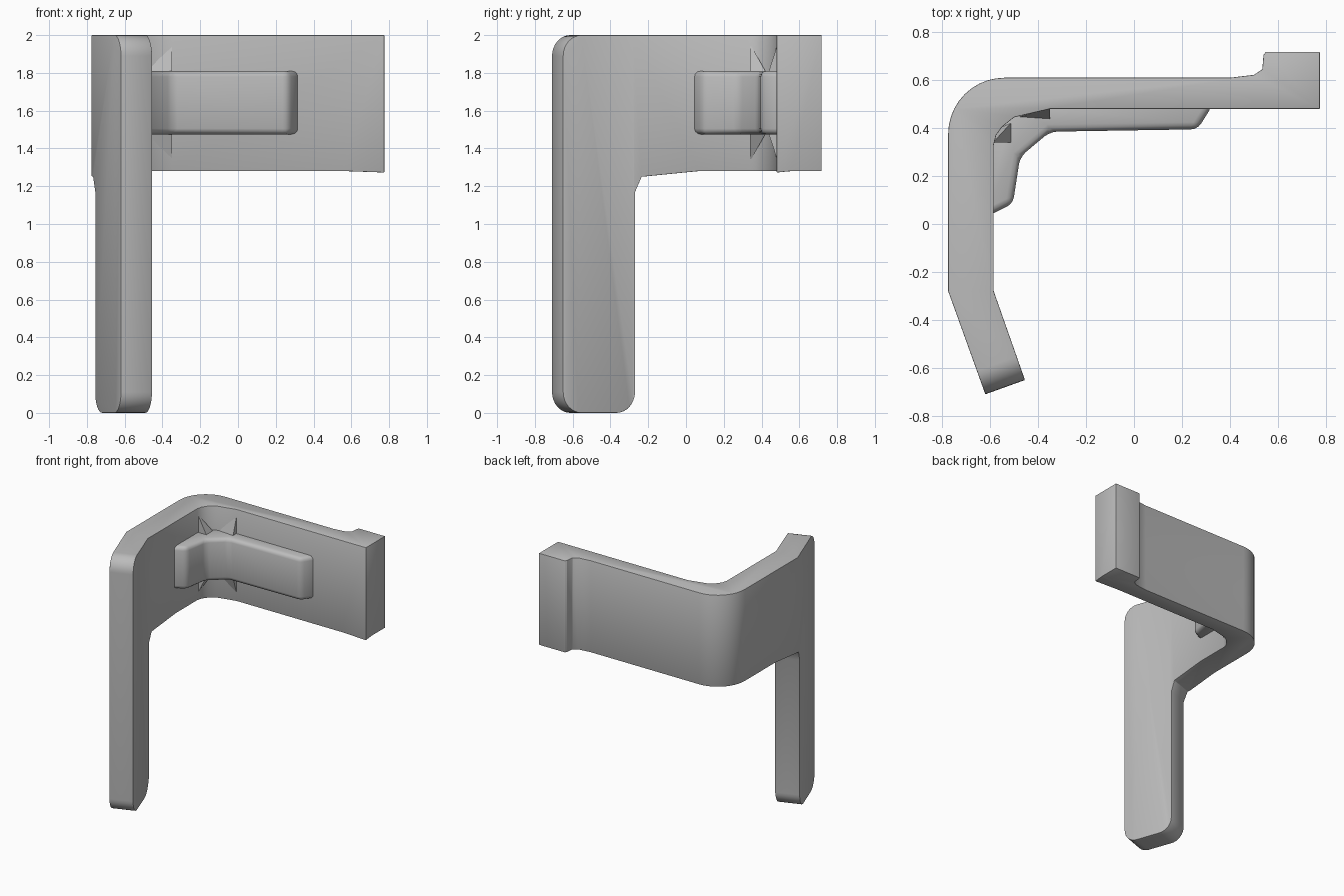
import bpy, bmesh, math
from mathutils import Vector

if "Cube" in bpy.data.objects:
    bpy.data.objects.remove(bpy.data.objects["Cube"])

grey = bpy.data.materials.new("plain grey")
grey.diffuse_color = (0.5, 0.5, 0.5, 1)
grey.use_nodes = True
grey.node_tree.nodes["Principled BSDF"].inputs["Base Color"].default_value = grey.diffuse_color


def make(name, bm):
    bmesh.ops.recalc_face_normals(bm, faces=bm.faces)
    me = bpy.data.meshes.new(name)
    bm.to_mesh(me)
    bm.free()
    ob = bpy.data.objects.new(name, me)
    me.materials.append(grey)
    bpy.context.collection.objects.link(ob)
    return ob


def extrude(name, pts, offset):
    """Closed 3D outline swept along an offset vector."""
    bm = bmesh.new()
    f = bm.faces.new([bm.verts.new(p) for p in pts])
    r = bmesh.ops.extrude_face_region(bm, geom=[f])
    vs = [v for v in r["geom"] if isinstance(v, bmesh.types.BMVert)]
    bmesh.ops.translate(bm, verts=vs, vec=Vector(offset))
    return make(name, bm)


def arc(cx, cy, r, a0, a1, n=8):
    return [(cx + r * math.cos(math.radians(a0 + (a1 - a0) * i / n)),
             cy + r * math.sin(math.radians(a0 + (a1 - a0) * i / n))) for i in range(n + 1)]


def finish(ob, width, segs):
    m = ob.modifiers.new("bevel", "BEVEL")
    m.width, m.segments, m.limit_method = width, segs, "ANGLE"
    m.angle_limit = math.radians(35)
    apply(ob, m)
    bpy.ops.object.shade_smooth_by_angle(angle=math.radians(30))


def apply(ob, m):
    bpy.ops.object.select_all(action="DESELECT")
    bpy.context.view_layer.objects.active = ob
    ob.select_set(True)
    bpy.ops.object.modifier_apply(modifier=m.name)


# bracket: plan profile, then trimmed by the side outline
plan = [(0.775, 0.48), (0.775, 0.718), (0.55, 0.718), (0.54, 0.705), (0.535, 0.645),
        (0.50, 0.622), (0.40, 0.61)]
plan += arc(-0.54, 0.375, 0.235, 90, 180, 10)
plan += [(-0.775, -0.28), (-0.584, -0.81), (-0.404, -0.795), (-0.585, -0.28),
         (-0.585, 0.33), (-0.575, 0.37), (-0.55, 0.405), (-0.50, 0.445), (-0.35, 0.48)]
bracket = extrude("bracket", [(x, y, -0.1) for x, y in plan], (0, 0, 2.2))

# side outline (y, z), swept square to the slanted leg
t, e, r = -0.766, -0.337, 0.11
side = [(2, 2), (2, 1.28), (0.0, 1.28), (e + 0.035, 1.25), (e, 1.17)]
side += arc(e - r, r, r, 0, -90) + arc(t + r, r, r, -90, -180)
side += arc(t + r, 2 - r, r, 180, 90)
x0, x1 = -0.9, 1.0
cutter = extrude("side_cutter",
                 [(x0, y + 0.36 * (x0 + 0.775), z) for y, z in side],
                 (x1 - x0, 0.36 * (x1 - x0), 0))
cutter.hide_render = True
m = bracket.modifiers.new("trim", "BOOLEAN")
m.operation, m.solver, m.object = "INTERSECT", "EXACT", cutter
apply(bracket, m)
bpy.data.objects.remove(cutter)
finish(bracket, 0.008, 2)

# raised pad wrapping the inner corner
pad = [(0.325, 0.52), (0.315, 0.475), (0.265, 0.395), (-0.35, 0.385), (-0.475, 0.28),
       (-0.505, 0.085), (-0.585, 0.045), (-0.64, 0.03), (-0.64, 0.40), (-0.52, 0.52)]
finish(extrude("inner_pad", [(x, y, 1.475) for x, y in pad], (0, 0, 0.335)), 0.03, 3)

# small corner wedges above and below the pad
wedges = {"plate_wedge": ([(-0.5, 0.44), (-0.35, 0.43), (-0.35, 0.49), (-0.49, 0.46)],
                          (-0.35, 0.485)),
          "arm_wedge": ([(-0.59, 0.34), (-0.5, 0.34), (-0.5, 0.435), (-0.56, 0.41)],
                        (-0.588, 0.34))}
for name, (base, tip) in wedges.items():
    for label, s in (("upper", 1), ("lower", -1)):
        bm = bmesh.new()
        b = [bm.verts.new((x, y, 1.643 + s * 0.14)) for x, y in base]
        a = bm.verts.new((*tip, 1.643 + s * 0.31))
        bm.faces.new(b)
        for i in range(4):
            bm.faces.new((b[i], b[(i + 1) % 4], a))
        make(label + "_" + name, bm)
